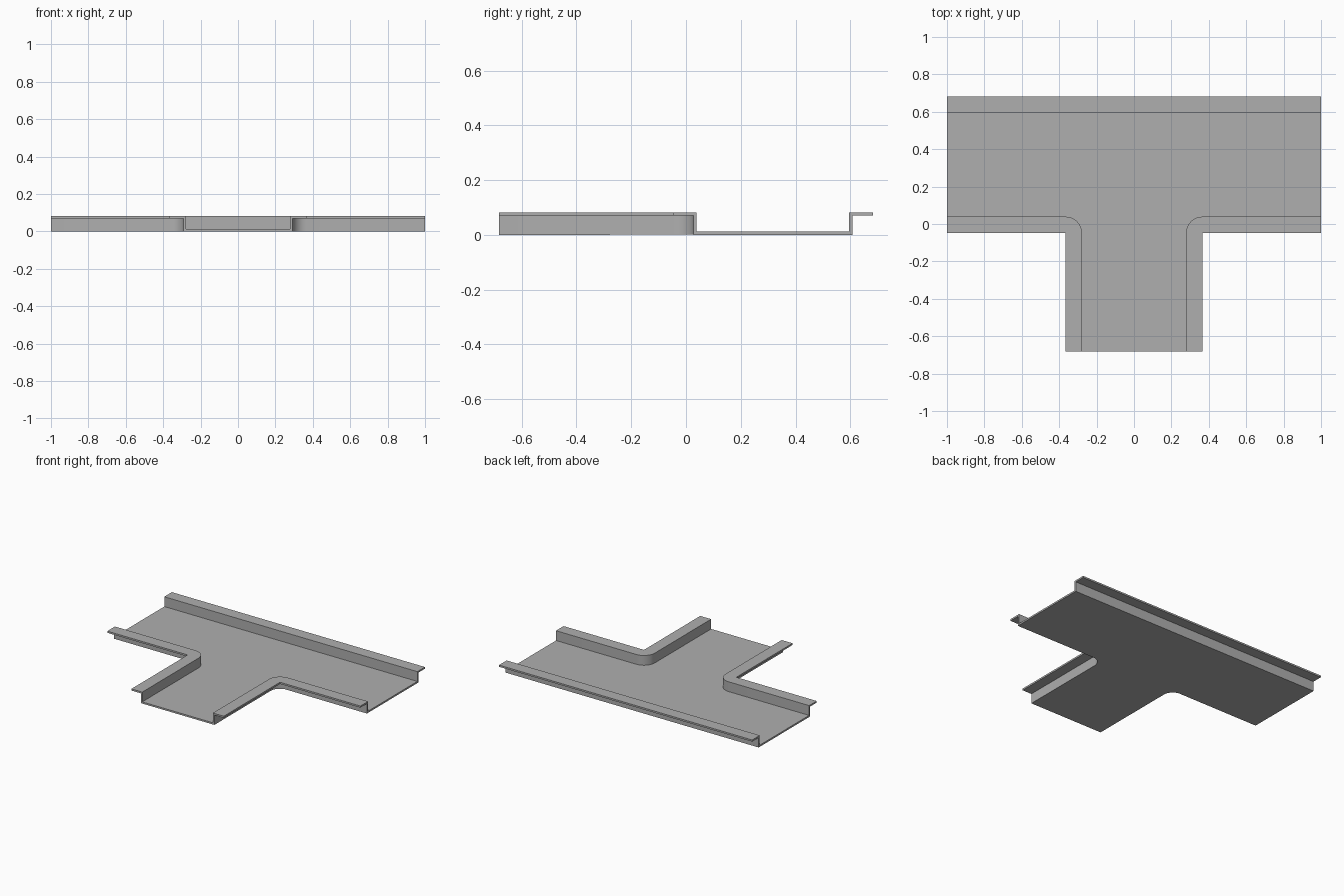
import bpy, bmesh
from math import sin, cos, pi

HEIGHT, SHEET = 0.082, 0.012   # overall height, sheet thickness
END_X, END_Y = 1.0, 0.682      # open ends and rear lip edge
LIP = 0.086                    # lip width, also the corner radius
CORNER_X, CORNER_Y = 0.365, -0.047
ARC_STEPS = 10

if "Cube" in bpy.data.objects:
    bpy.data.objects.remove(bpy.data.objects["Cube"])

steel = bpy.data.materials.new("plain grey steel")
steel.use_nodes = True
grey = (0.43, 0.43, 0.43, 1)
steel.diffuse_color = grey
steel.node_tree.nodes["Principled BSDF"].inputs["Base Color"].default_value = grey

bm = bmesh.new()


def add_rail(inner, outer):
    """Wall up from the floor edge, then a lip out to the outer edge."""
    low = [bm.verts.new((x, y, SHEET)) for x, y in inner]
    top = [bm.verts.new((x, y, HEIGHT)) for x, y in inner]
    made = {}
    rim = [made.setdefault(p, None) or made.update({p: bm.verts.new((*p, HEIGHT))}) or made[p]
           for p in outer]
    for i in range(len(inner) - 1):
        j = i + 1
        bm.faces.new((low[i], low[j], top[j], top[i]))
        lip = [top[i], top[j], rim[j]]
        if rim[i] is not rim[j]:
            lip.append(rim[i])
        bm.faces.new(lip)
    return low


# Rounded wall line between the run and the branch, with a square lip corner
corner = (CORNER_X, CORNER_Y)
arc = [(CORNER_X - LIP * sin(a), CORNER_Y + LIP * cos(a))
       for a in (pi / 2 * i / ARC_STEPS for i in range(ARC_STEPS + 1))]
wall = [(END_X, CORNER_Y + LIP)] + arc + [(CORNER_X - LIP, -END_Y)]
edge = [(END_X, CORNER_Y)] + [corner] * len(arc) + [(CORNER_X, -END_Y)]

# Right, left and rear rails, all leaving the floor outline in order
first = add_rail(wall, edge)
second = add_rail([(-x, y) for x, y in reversed(wall)],
                  [(-x, y) for x, y in reversed(edge)])
rear = add_rail([(-END_X, END_Y - LIP), (END_X, END_Y - LIP)],
                [(-END_X, END_Y), (END_X, END_Y)])

# Floor sheet
floor = bm.faces.new(first + second + rear)
bmesh.ops.recalc_face_normals(bm, faces=bm.faces)
floor.normal_update()
if floor.normal.z < 0:
    bmesh.ops.reverse_faces(bm, faces=bm.faces)

mesh = bpy.data.meshes.new("tee_tray")
bm.to_mesh(mesh)
bm.free()
mesh.materials.append(steel)
tray = bpy.data.objects.new("tee_tray", mesh)
bpy.context.collection.objects.link(tray)

# Give the sheet its thickness below the floor and outside the walls
solid = tray.modifiers.new("sheet thickness", "SOLIDIFY")
solid.thickness = SHEET
solid.offset = -1
solid.use_even_offset = True
solid.use_quality_normals = True

for o in bpy.context.selected_objects:
    o.select_set(False)
bpy.context.view_layer.objects.active = tray
tray.select_set(True)
bpy.ops.object.modifier_apply(modifier=solid.name)
bpy.ops.object.shade_smooth_by_angle(angle=pi / 6)
